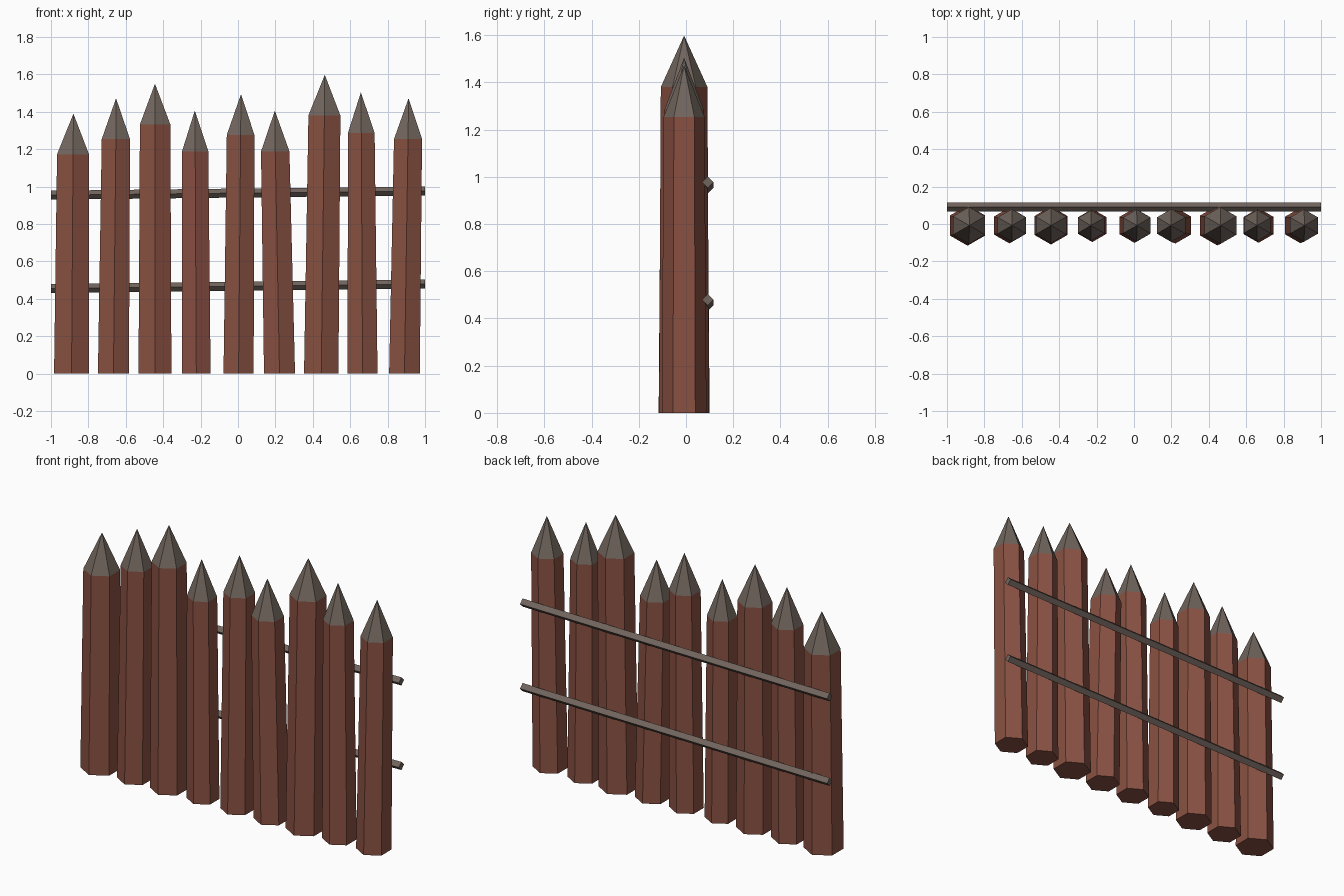
import bpy, bmesh, math
from mathutils import Vector

if "Cube" in bpy.data.objects:
    bpy.data.objects.remove(bpy.data.objects["Cube"])


def material(name, rgb):
    m = bpy.data.materials.new(name)
    m.diffuse_color = (*rgb, 1)
    m.use_nodes = True
    m.node_tree.nodes["Principled BSDF"].inputs["Base Color"].default_value = m.diffuse_color
    return m


WOOD = material("red brown wood", (0.255, 0.083, 0.056))
GREY = material("weathered grey", (0.165, 0.131, 0.110))
POST_Y = -0.008


def loft(name, rings, mats):
    """Skin a list of rings (lists of points); a one-point ring is a tip."""
    bm = bmesh.new()
    loops = [[bm.verts.new(p) for p in ring] for ring in rings]
    for k, (a, b) in enumerate(zip(loops, loops[1:])):
        n = len(a)
        for i in range(n):
            j = (i + 1) % n
            quad = [a[i], a[j]] + ([b[0]] if len(b) == 1 else [b[j], b[i]])
            bm.faces.new(quad).material_index = min(k, len(mats) - 1)
    for loop in (loops[0], loops[-1]):
        if len(loop) > 2:
            bm.faces.new(loop)
    bmesh.ops.recalc_face_normals(bm, faces=bm.faces)
    mesh = bpy.data.meshes.new(name)
    bm.to_mesh(mesh)
    bm.free()
    for m in mats:
        mesh.materials.append(m)
    ob = bpy.data.objects.new(name, mesh)
    bpy.context.collection.objects.link(ob)


def hexagon(x, z, width):
    r = width / math.sqrt(3)
    return [Vector((x + r * math.sin(t), POST_Y - r * math.cos(t), z))
            for t in (i * math.pi / 3 for i in range(6))]


def diamond(x, z, r=0.024):
    return [Vector((x, 0.092 + r * math.cos(t), z + r * math.sin(t)))
            for t in (i * math.pi / 2 for i in range(4))]


# Stakes: bottom x, bottom width, shoulder x, shoulder width, shoulder z, tip x
stakes = [
    (-0.890, 0.187, -0.882, 0.171, 1.172, -0.880),
    (-0.666, 0.166, -0.653, 0.151, 1.254, -0.652),
    (-0.444, 0.176, -0.443, 0.163, 1.332, -0.444),
    (-0.223, 0.153, -0.229, 0.141, 1.188, -0.231),
    (0.003, 0.161, 0.014, 0.148, 1.276, 0.016),
    (0.222, 0.166, 0.199, 0.152, 1.188, 0.197),
    (0.445, 0.184, 0.462, 0.171, 1.380, 0.464),
    (0.666, 0.160, 0.659, 0.143, 1.286, 0.657),
    (0.890, 0.164, 0.909, 0.150, 1.254, 0.912),
]
for i, (xb, wb, xs, ws, zs, xt) in enumerate(stakes):
    loft(f"stake_{i + 1}",
         [hexagon(xb, 0, wb), hexagon(xs, zs, ws), [Vector((xt, POST_Y, zs + 0.218))]],
         [WOOD, GREY])

# Slightly sloping diamond-section rails along the back
for name, z in (("lower_rail", 0.456), ("upper_rail", 0.954)):
    loft(name, [diamond(-1, z), diamond(1, z + 0.023)], [GREY])
